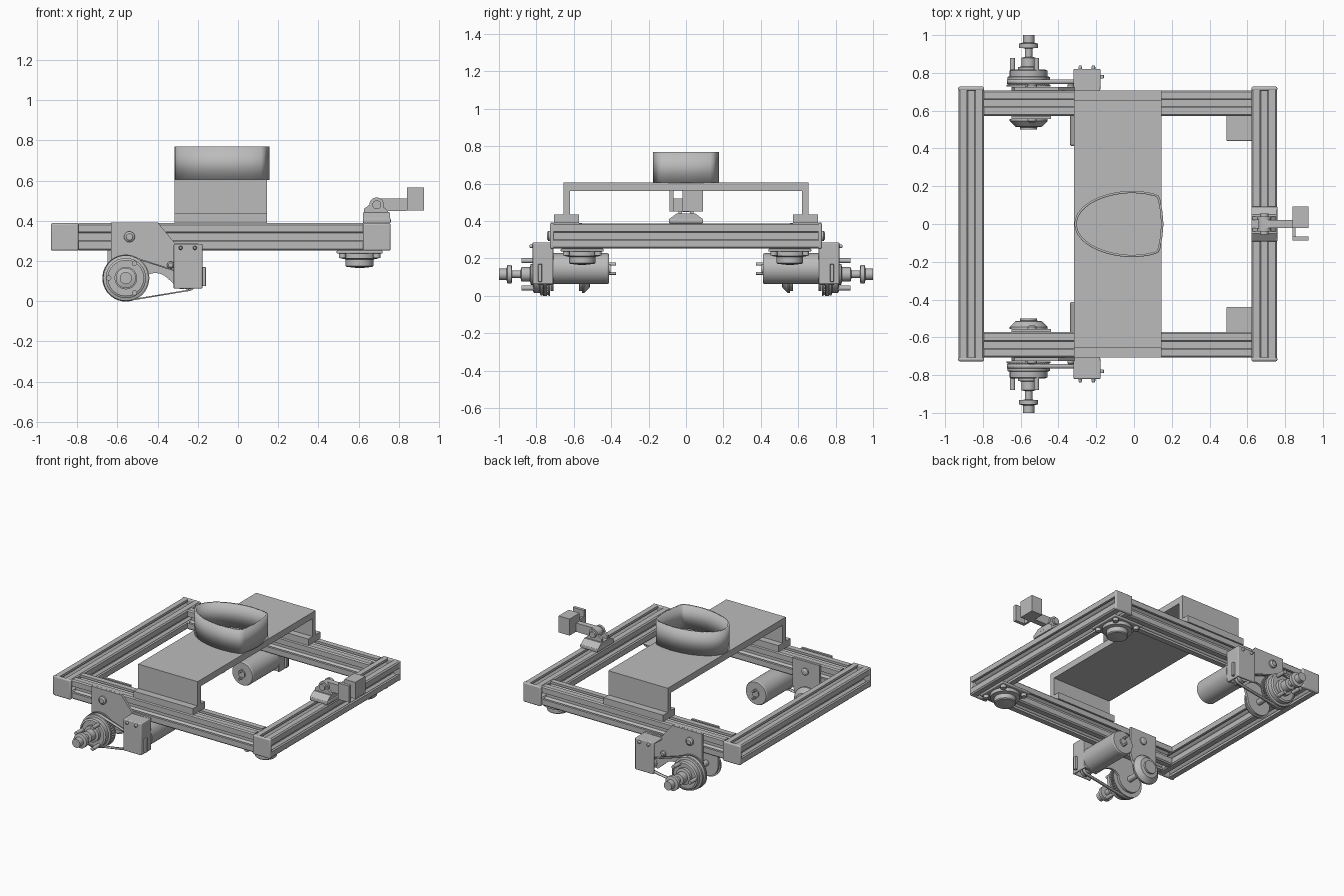
import bpy, bmesh
from math import sin, cos, pi, radians
from mathutils import Vector

cube = bpy.data.objects.get("Cube")
if cube:
    bpy.data.objects.remove(cube, do_unlink=True)

grey = bpy.data.materials.new("machine_grey")
grey.use_nodes = True
grey.diffuse_color = (0.5, 0.5, 0.5, 1)
grey.node_tree.nodes["Principled BSDF"].inputs["Base Color"].default_value = (0.5, 0.5, 0.5, 1)
parts = []


def place(axis, u, v, w):
    # u, v lie in the section plane, w runs along the axis
    return {"x": (w, u, v), "y": (u, w, v), "z": (u, v, w)}[axis]


def finish(name, bm, bevel=0):
    bmesh.ops.recalc_face_normals(bm, faces=bm.faces)
    mesh = bpy.data.meshes.new(name)
    bm.to_mesh(mesh)
    bm.free()
    mesh.materials.append(grey)
    ob = bpy.data.objects.new(name, mesh)
    bpy.context.collection.objects.link(ob)
    if bevel:
        mod = ob.modifiers.new("rounding", "BEVEL")
        mod.width, mod.segments = bevel, 3
    parts.append(ob)
    return ob


def prism(name, pts, axis, a, b, bevel=0, wall=0):
    # extruded outline; with a wall it becomes an open band
    bm = bmesh.new()
    rings = [[bm.verts.new(place(axis, u, v, w)) for u, v in pts] for w in (a, b)]
    n = len(pts)
    for i in range(n):
        j = (i + 1) % n
        bm.faces.new((rings[0][i], rings[0][j], rings[1][j], rings[1][i]))
    if not wall:
        bm.faces.new(rings[0])
        bm.faces.new(rings[1])
    ob = finish(name, bm, bevel)
    if wall:
        mod = ob.modifiers.new("wall", "SOLIDIFY")
        mod.thickness, mod.offset = wall, -1
    return ob


def box(name, x, y, z, bevel=0):
    pts = [(x[0], z[0]), (x[1], z[0]), (x[1], z[1]), (x[0], z[1])]
    return prism(name, pts, "y", y[0], y[1], bevel)


def lathe(name, profile, axis, u, v, s=1, seg=40):
    # profile is (radius, position along axis)
    bm = bmesh.new()
    rings = [[bm.verts.new(place(axis, u + r * cos(2 * pi * i / seg), v + r * sin(2 * pi * i / seg), s * w))
              for i in range(seg)] for r, w in profile]
    for p, q in zip(rings, rings[1:]):
        for i in range(seg):
            j = (i + 1) % seg
            bm.faces.new((p[i], p[j], q[j], q[i]))
    bm.faces.new(rings[0])
    bm.faces.new(rings[-1])
    return finish(name, bm)


def rod(name, axis, u, v, r, a, b, s=1, seg=24):
    return lathe(name, [(r, a), (r, b)], axis, u, v, s, seg)


def arc(u, v, r, a0, a1, n):
    return [(u + r * cos(radians(a0 + (a1 - a0) * i / n)),
             v + r * sin(radians(a0 + (a1 - a0) * i / n))) for i in range(n + 1)]


# Slotted frame rails
H = 0.068
side = [(-H + .008, H), (-.023, H), (-.023, .052), (-.04, .052), (-.018, .026),
        (.018, .026), (.04, .052), (.023, .052), (.023, H), (H - .008, H), (H, H - .008)]


def rail(name, axis, u, v, a, b):
    pts = []
    for k in range(4):
        c, s = round(cos(k * pi / 2)), round(sin(k * pi / 2))
        pts += [(u + p * c + q * s, v - p * s + q * c) for p, q in side]
    prism(name, pts, axis, a, b)


Z = 0.32
for label, x in (("rear", -.862), ("nose", .69)):
    rail(label + "_cross_rail", "y", x, Z, -.71, .71)
    for s in (-1, 1):
        box(label + "_rail_cap", (x - .069, x + .069), sorted((s * .705, s * .727)), (Z - .069, Z + .069), .009)
for s in (-1, 1):
    rail("side_rail", "x", s * .64, Z, -.794, .622)

# Bridge over the frame with feet on the rails
bridge = [(-.655, .435), (-.655, .605), (.655, .605), (.655, .435), (.62, .435), (.62, .56), (-.62, .56), (-.62, .435)]
prism("bridge", bridge, "x", -.317, .145)
for s in (-1, 1):
    box("bridge_foot", (-.317, .145), sorted((s * .573, s * .706)), (.389, .435))

# Open curved cup on the bridge
top_edge = [(-.315 * sin(radians(a)), .176 * cos(radians(a))) for a in range(0, 91, 6)]
lower_edge = [(x, -y) for x, y in reversed(top_edge[:-1])]
nose = [(.07, .169), (.115, .158), (.131, .148), (.139, .13), (.15, .07)]
cup = top_edge + lower_edge + [(x, -y) for x, y in nose] + [(.156, 0)] + nose[::-1]
prism("cup_wall", cup, "z", .604, .77, wall=.012)

# Front hinge and clamp
box("hinge_base", (.622, .76), (-.092, .092), (.388, .412), .005)
prism("hinge_wedge", [(-.09, .41), (-.05, .44), (.05, .44), (.09, .41)], "x", .622, .755)
lug = [(.628, .435), (.755, .435), (.735, .46)] + arc(.69, .48, .036, -20, 180, 12) + [(.628, .46)]
for s in (-1, 1):
    prism("hinge_lug", lug, "y", s * .022, s * .04)
rod("hinge_bolt", "y", .69, .48, .022, -.055, .055)
prism("hinge_arm", arc(.69, .48, .032, 90, 270, 10) + [(.845, .45), (.845, .51)], "y", -.02, .02)
box("clamp_back", (.84, .856), (-.088, .092), (.45, .52))
box("clamp_block", (.84, .925), (-.02, .092), (.45, .566))
box("clamp_wall", (.84, .925), (-.088, -.066), (.45, .566))

# Ball casters under the front corners
for s in (-1, 1):
    y = s * .555
    box("caster_plate", (.49, .72), (y - .115, y + .115), (.236, .252), .006)
    lathe("caster_housing", [(.095, .238), (.095, .213), (.07, .208), (.07, .176), (.064, .17),
                             (.054, .17), (.04, .168), (.02, .166)], "z", .605, y)
    for dx in (-1, 1):
        for dy in (-1, 1):
            rod("caster_bolt", "z", .605 + dx * .085, y + dy * .085, .018, .215, .238, seg=16)

# Drive units, one on each side
AX, AZ = -.558, .115
MX, MZ = -.255, .145
outer = ([(-.632, .392), (-.40, .392), (-.315, .29), (-.18, .285), (-.18, .07), (-.29, .06)]
         + arc(-.41, .06, .08, 45, 130, 8) + arc(AX, AZ, .09, 0, -180, 16) + [(-.632, .2)])
inner = [(-.648, .39), (-.44, .39), (-.44, .2)] + arc(AX, AZ, .09, 0, -180, 16) + [(-.648, .2)]
gear = []
for i in range(40):
    for k, r in ((0, .103), (.3, .112), (.6, .112), (.9, .103)):
        a = 2 * pi * (i + k) / 40
        gear.append((AX + r * cos(a), AZ + r * sin(a)))
belt = arc(AX, AZ, .115, 83, 279, 30) + arc(-.25, .092, .042, -81, 83, 12)

for s in (-1, 1):
    def turned(name, prof, x=AX, z=AZ, seg=40):
        lathe(name, prof, "y", x, z, s, seg)

    prism("outer_bracket", outer, "y", s * .708, s * .724)
    prism("inner_bracket", inner, "y", s * .555, s * .571)
    for x, z, r, y in ((-.54, .32, .027, .724), (-.335, .18, .018, .724), (-.285, .265, .01, .818), (-.215, .265, .01, .818)):
        turned("bracket_bolt", [(r, y), (r, y + .012), (r * .6, y + .02)], x, z, 20)
    turned("inner_bracket_bolt", [(.025, .56), (.025, .545), (.014, .538)], -.54, .32, 20)

    # Wheel hub, gear, belt and axle
    turned("inner_bearing", [(.1, .556), (.1, .545), (.07, .515), (.045, .512), (.045, .5), (.02, .5)])
    turned("axle", [(.02, .5), (.02, .95)], seg=24)
    prism("drive_gear", gear, "y", s * .734, s * .768)
    turned("gear_flange", [(.117, .728), (.117, .736)])
    turned("hub_disc", [(.113, .766), (.113, .778), (.1, .782), (.1, .812), (.088, .818), (.088, .808),
                        (.056, .808), (.056, .83), (.038, .834), (.038, .88), (.02, .885)])
    turned("axle_collar", [(.02, .93), (.05, .932), (.05, .955), (.03, .96), (.03, 1.0)])
    for a in (60, 180, 300):
        rod("hub_pin", "y", AX + .085 * cos(radians(a)), AZ + .085 * sin(radians(a)), .013, .79, .88, s, 16)
    prism("drive_belt", belt, "y", s * .742, s * .764, wall=.007)
    rod("motor_pulley", "y", -.25, .092, .034, .724, .79, s)

    # Motor and its cover
    turned("motor", [(.06, .412), (.078, .412), (.083, .42), (.083, .708)], MX, MZ)
    turned("motor_end", [(.025, .415), (.025, .403)], MX, MZ, 20)
    for dz in (-.025, .025):
        rod("motor_terminal", "y", MX, MZ + dz, .008, .375, .414, s, 12)
    ys = sorted((s * .804, s * .82))
    deep = sorted((s * .71, s * .816))
    box("cover_face", (-.32, -.177), ys, (.062, .285), .006)
    box("cover_top", (-.32, -.177), deep, (.268, .285), .006)
    box("cover_side", (-.193, -.177), deep, (.062, .28), .006)
    box("cover_latch", (-.18, -.16), sorted((s * .77, s * .79)), (.075, .17), .003)

# Smooth round surfaces while keeping edges crisp
bpy.ops.object.select_all(action="DESELECT")
for ob in parts:
    ob.select_set(True)
bpy.context.view_layer.objects.active = parts[0]
bpy.ops.object.shade_smooth_by_angle(angle=radians(30))
